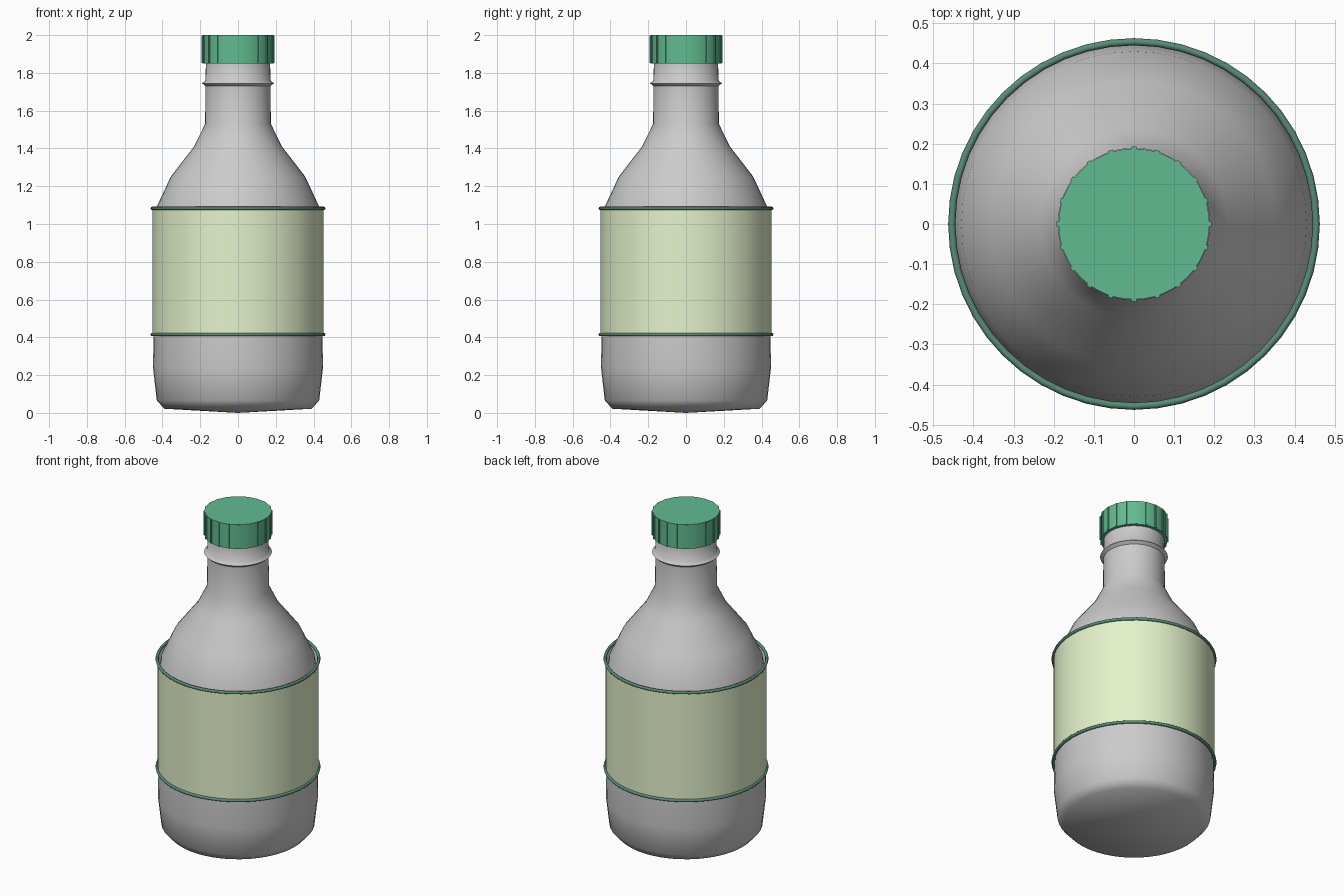
import bpy, bmesh, math
from mathutils import Matrix

if "Cube" in bpy.data.objects:
    bpy.data.objects.remove(bpy.data.objects["Cube"])


def material(name, rgb):
    m = bpy.data.materials.new(name)
    m.diffuse_color = (*rgb, 1)
    m.use_nodes = True
    m.node_tree.nodes["Principled BSDF"].inputs["Base Color"].default_value = m.diffuse_color
    return m


def finish(bm, name, mat=None, angle=None):
    bmesh.ops.recalc_face_normals(bm, faces=bm.faces)
    mesh = bpy.data.meshes.new(name)
    bm.to_mesh(mesh)
    bm.free()
    ob = bpy.data.objects.new(name, mesh)
    bpy.context.collection.objects.link(ob)
    if mat:
        mesh.materials.append(mat)
    if angle:
        bpy.ops.object.select_all(action='DESELECT')
        ob.select_set(True)
        bpy.context.view_layer.objects.active = ob
        bpy.ops.object.shade_smooth_by_angle(angle=math.radians(angle))
    return ob


def lathe(name, profile, mat=None, angle=40, steps=48, closed=False):
    bm = bmesh.new()
    vs = [bm.verts.new((r, 0, z)) for r, z in profile]
    es = [bm.edges.new(p) for p in zip(vs, vs[1:])]
    if closed:
        es.append(bm.edges.new((vs[-1], vs[0])))
    bmesh.ops.spin(bm, geom=vs + es, axis=(0, 0, 1), cent=(0, 0, 0),
                   angle=math.tau, steps=steps)
    bmesh.ops.remove_doubles(bm, verts=bm.verts, dist=0.0003)
    return finish(bm, name, mat, angle)


cap_green = material("cap_green", (0.12, 0.50, 0.28))
label_green = material("label_green", (0.78, 0.90, 0.60))
trim_green = material("trim_green", (0.10, 0.26, 0.18))

# Bottle body with shoulder, neck and collar bead
lathe("bottle", [(0, 0), (0.39, 0.022), (0.43, 0.066), (0.45, 0.24),
                 (0.447, 0.41), (0.445, 0.75), (0.445, 1.0), (0.43, 1.092),
                 (0.355, 1.252), (0.233, 1.41), (0.174, 1.53), (0.172, 1.73),
                 (0.190, 1.745), (0.172, 1.76), (0.170, 1.86), (0, 1.86)], angle=50)

# Label sleeve around the body
lathe("label", [(0.452, 0.415), (0.452, 1.083)], label_green)

# Trim rings at the label edges
for name, z in (("lower_trim", 0.415), ("upper_trim", 1.083)):
    ring = [(0.454 + 0.009 * math.cos(a), z + 0.009 * math.sin(a))
            for a in (i * math.tau / 8 for i in range(8))]
    lathe(name, ring, trim_green, angle=60, closed=True)

# Screw cap
lathe("cap", [(0, 1.85), (0.188, 1.85), (0.188, 2.0), (0, 2.0)], cap_green)

# Grip ribs around the cap
bm = bmesh.new()
for i in range(20):
    bmesh.ops.create_cube(bm, size=1, matrix=Matrix.Rotation(i * math.tau / 20, 4, 'Z')
                          @ Matrix.Translation((0.187, 0, 1.925))
                          @ Matrix.Diagonal((0.012, 0.012, 0.146, 1)))
finish(bm, "cap_ribs", cap_green)
